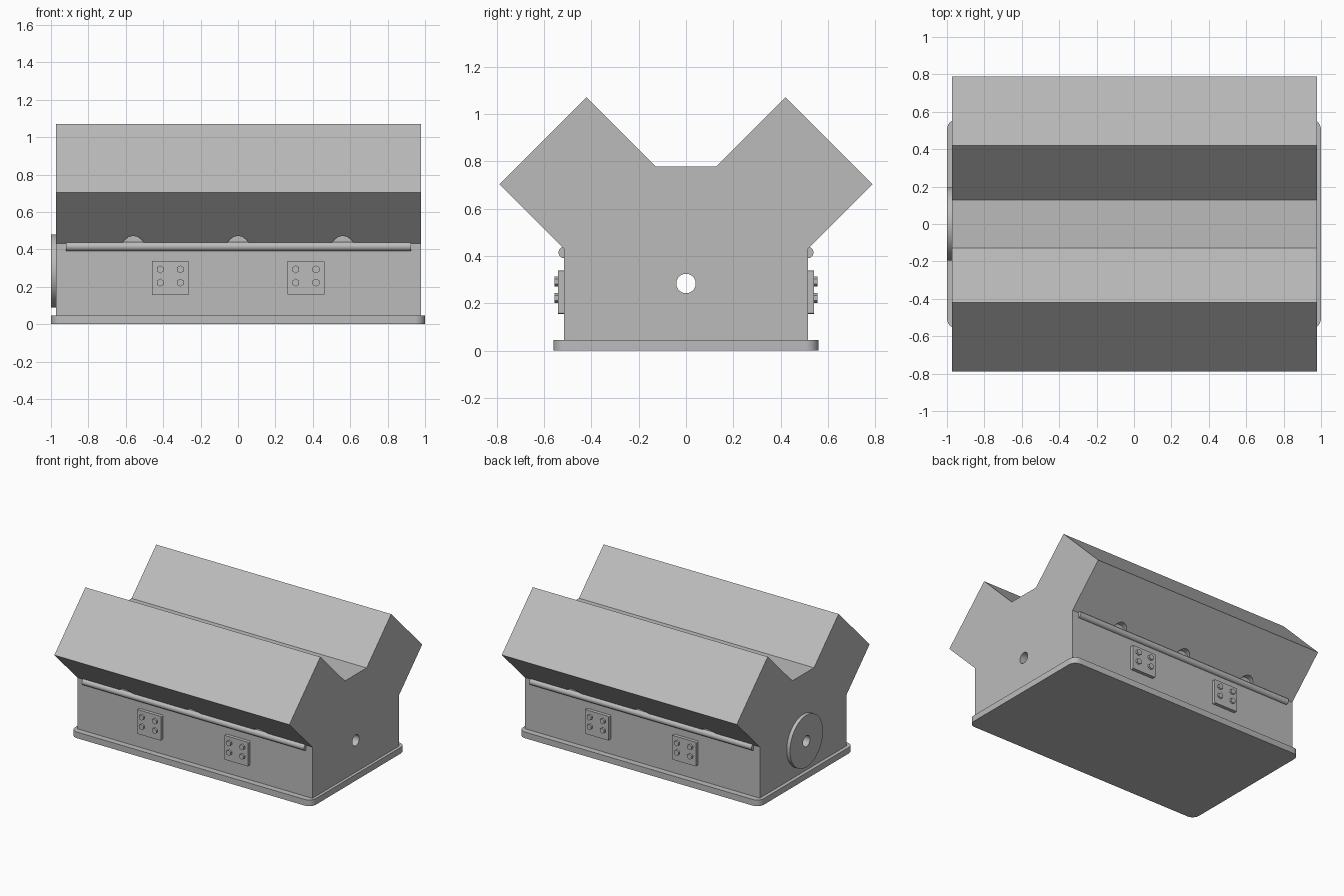
import bpy, bmesh, math
from mathutils import Matrix

cube = bpy.data.objects.get("Cube")
if cube:
    bpy.data.objects.remove(cube, do_unlink=True)

GREY = (0.5, 0.5, 0.5, 1)
metal = bpy.data.materials.new("cast_grey")
metal.use_nodes = True
metal.diffuse_color = GREY
metal.node_tree.nodes["Principled BSDF"].inputs["Base Color"].default_value = GREY


def finish(name, bm):
    bmesh.ops.recalc_face_normals(bm, faces=bm.faces)
    mesh = bpy.data.meshes.new(name)
    bm.to_mesh(mesh)
    bm.free()
    mesh.materials.append(metal)
    ob = bpy.data.objects.new(name, mesh)
    bpy.context.collection.objects.link(ob)
    return ob


def box(name, lo, hi, round_axis=None, radius=0):
    """Box between two corners, optionally rounding the edges along one axis."""
    bm = bmesh.new()
    bmesh.ops.create_cube(bm, size=1)
    for v in bm.verts:
        v.co = [a + (c + 0.5) * (b - a) for a, b, c in zip(lo, hi, v.co)]
    if round_axis is not None:
        edges = [e for e in bm.edges
                 if abs((e.verts[0].co - e.verts[1].co).normalized()[round_axis]) > 0.9]
        bmesh.ops.bevel(bm, geom=edges, offset=radius, segments=6,
                        profile=0.5, affect='EDGES')
    return finish(name, bm)


def rod(name, axis, centre, radius, length, sides=48):
    """Cylinder along 'X' or 'Y'."""
    bm = bmesh.new()
    bmesh.ops.create_cone(bm, cap_ends=True, segments=sides, radius1=radius,
                          radius2=radius, depth=length)
    turn = Matrix.Rotation(math.pi / 2, 4, 'Y' if axis == 'X' else 'X')
    bm.transform(Matrix.Translation(centre) @ turn)
    return finish(name, bm)


def cut(target, cutter):
    cutter.hide_render = True
    mod = target.modifiers.new("cut", 'BOOLEAN')
    mod.operation = 'DIFFERENCE'
    mod.solver = 'EXACT'
    mod.object = cutter
    bpy.context.view_layer.objects.active = target
    bpy.ops.object.modifier_apply(modifier=mod.name)


# Block: V-shaped half profile, mirrored and extruded along x
half = [(0.515, 0.04), (0.515, 0.43), (0.788, 0.703), (0.42, 1.071), (0.128, 0.779)]
profile = half + [(-y, z) for y, z in reversed(half)]
bm = bmesh.new()
face = bm.faces.new([bm.verts.new((-0.973, y, z)) for y, z in profile])
ext = bmesh.ops.extrude_face_region(bm, geom=[face])
bmesh.ops.translate(bm, vec=(1.951, 0, 0),
                    verts=[g for g in ext["geom"] if isinstance(g, bmesh.types.BMVert)])
block = finish("engine_block", bm)

# Base rail and rear round flange
base = box("base_rail", (-1, -0.56, 0), (1, 0.56, 0.046), 2, 0.055)
flange = rod("rear_flange", 'X', (-0.985, 0, 0.284), 0.195, 0.03, 64)

# Shaft bore through block and flange
bore = rod("bore_cutter", 'X', (0, 0, 0.284), 0.041, 3)
for part in (block, flange):
    cut(part, bore)
cutters = [bore]
smooth = [block, base, flange]

for side, label in ((-1, "front"), (1, "back")):
    # Scallops under the bank overhang
    for x in (-0.56, 0, 0.56):
        scallop = rod("scallop_cutter", 'Y', (x, side * 0.6155, 0.41), 0.061, 0.2)
        cut(block, scallop)
        cutters.append(scallop)

    # Long side rail
    smooth.append(rod(label + "_side_rail", 'X', (0.002, side * 0.515, 0.415),
                      0.024, 1.845, 32))

    # Mount plates with four hex bolts each
    for px in (-0.362, 0.363):
        y0, y1 = sorted((side * 0.505, side * 0.54))
        box(label + "_mount_plate", (px - 0.099, y0, 0.156), (px + 0.099, y1, 0.338),
            1, 0.006)
        for dx in (-0.054, 0.054):
            for z in (0.222, 0.293):
                rod(label + "_mount_bolt", 'Y', (px + dx, side * 0.542, z),
                    0.021, 0.026, 6)

for c in cutters:
    bpy.data.objects.remove(c, do_unlink=True)

# Smooth round parts, keep hard edges
bpy.ops.object.select_all(action='DESELECT')
for ob in smooth:
    ob.select_set(True)
bpy.context.view_layer.objects.active = block
bpy.ops.object.shade_smooth_by_angle(angle=math.radians(30))
